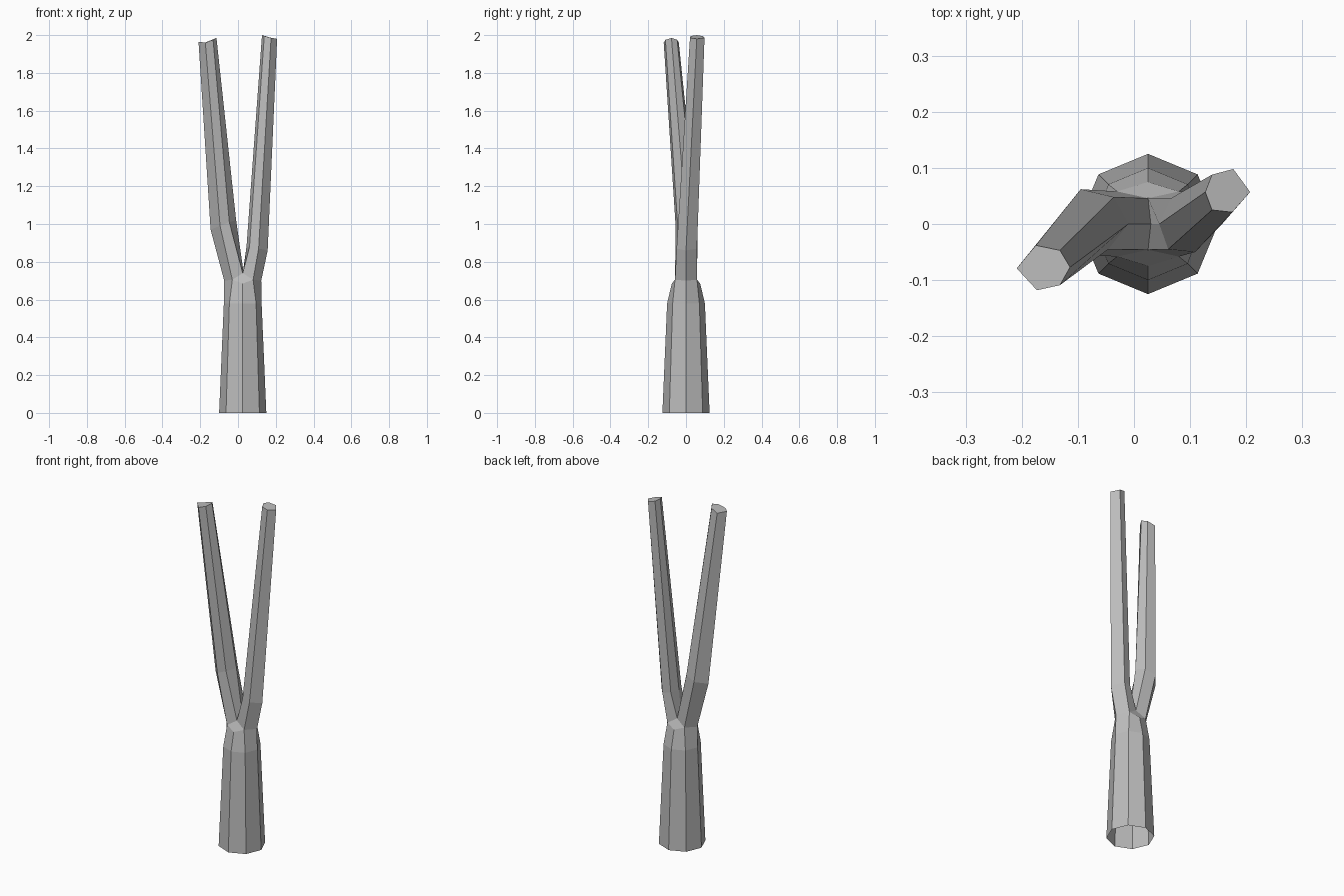
import bpy, bmesh
from math import cos, sin, pi

cube = bpy.data.objects.get("Cube")
if cube:
    bpy.data.objects.remove(cube, do_unlink=True)

bark = bpy.data.materials.new("grey_bark")
bark.use_nodes = True
colour = (0.5, 0.5, 0.5, 1)
bark.diffuse_color = colour
bark.node_tree.nodes["Principled BSDF"].inputs["Base Color"].default_value = colour

CX = 0.025
bm = bmesh.new()


def verts(points):
    return [bm.verts.new(p) for p in points]


def bridge(lower, upper):
    n = len(lower)
    for i in range(n):
        j = (i + 1) % n
        bm.faces.new((lower[i], lower[j], upper[j], upper[i]))


def octagon(radius, z):
    return verts([(CX + radius * cos(k * pi / 4), radius * sin(k * pi / 4), z)
                  for k in range(8)])


# Trunk: open tapering octagon, narrowing to the neck
foot = octagon(0.125, 0)
shoulder = octagon(0.1, 0.58)
neck = verts([(0.123, 0, 0.7), (0.08, 0.058, 0.705), (CX, 0.075, 0.685),
              (-0.03, 0.058, 0.705), (-0.073, 0, 0.7), (-0.03, -0.058, 0.705),
              (CX, -0.075, 0.685), (0.08, -0.058, 0.705)])
bridge(foot, shoulder)
bridge(shoulder, neck)

# Crotch: ridge between the two branches, with a small facet front and back
ridge = verts([(CX, 0.046, 0.74), (CX + 0.005, 0, 0.74), (CX, -0.046, 0.74)])
bm.faces.new((neck[1], neck[2], neck[3], ridge[0]))
bm.faces.new((neck[5], neck[6], neck[7], ridge[2]))


# Branches: hexagons ordered outer, back, back inner, inner, front inner, front
def branch(base, bend, tip):
    bend, tip = verts(bend), verts(tip)
    bridge(base, bend)
    bridge(bend, tip)
    bm.faces.new(tip)


branch([neck[0], neck[1], *ridge, neck[7]],
       [(0.157, 0, 0.86), (0.112, 0.058, 0.87), (0.066, 0.046, 0.88),
        (0.045, 0, 0.88), (0.061, -0.045, 0.88), (0.109, -0.05, 0.87)],
       [(0.207, 0.057, 1.98), (0.177, 0.098, 1.985), (0.139, 0.088, 1.995),
        (0.127, 0.057, 2), (0.139, 0.025, 1.995), (0.175, 0.021, 1.985)])
branch([neck[4], neck[3], *ridge, neck[5]],
       [(-0.145, 0, 0.97), (-0.095, 0.062, 0.99), (-0.036, 0.048, 1.01),
        (-0.01, 0, 1.02), (-0.046, -0.045, 1.01), (-0.095, -0.055, 0.99)],
       [(-0.209, -0.079, 1.965), (-0.175, -0.038, 1.96), (-0.132, -0.047, 1.975),
        (-0.114, -0.077, 1.985), (-0.132, -0.109, 1.975), (-0.173, -0.118, 1.96)])

bmesh.ops.recalc_face_normals(bm, faces=bm.faces[:])
mesh = bpy.data.meshes.new("forked_trunk")
bm.to_mesh(mesh)
bm.free()
mesh.materials.append(bark)
trunk = bpy.data.objects.new("forked_trunk", mesh)
bpy.context.collection.objects.link(trunk)
